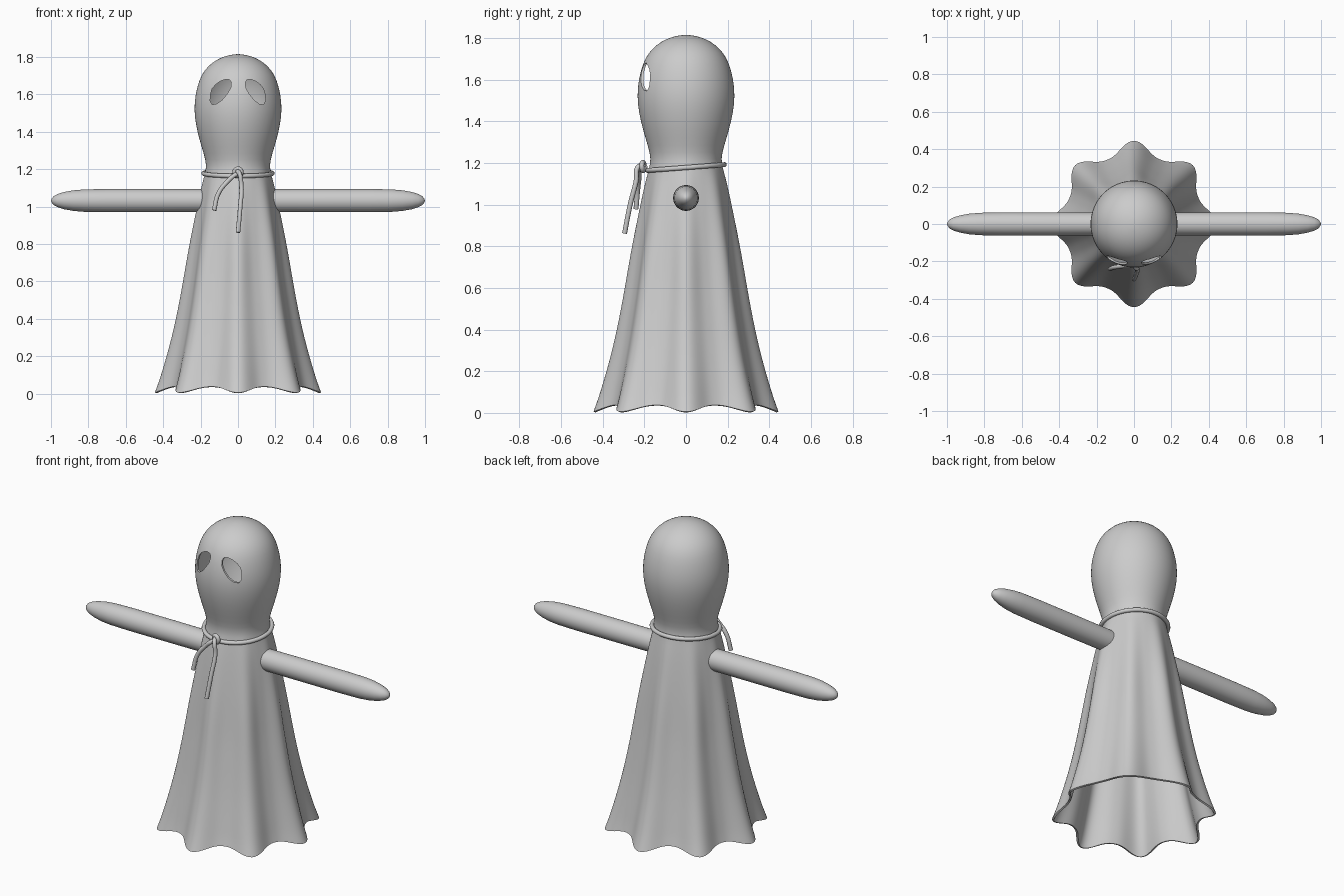
import bpy, bmesh, math

if "Cube" in bpy.data.objects:
    bpy.data.objects.remove(bpy.data.objects["Cube"])

grey = bpy.data.materials.new("cloth_grey")
grey.diffuse_color = (0.6, 0.6, 0.6, 1)
grey.use_nodes = True
grey.node_tree.nodes["Principled BSDF"].inputs["Base Color"].default_value = grey.diffuse_color


def make_object(name, bm):
    bmesh.ops.recalc_face_normals(bm, faces=bm.faces)
    me = bpy.data.meshes.new(name)
    bm.to_mesh(me)
    bm.free()
    ob = bpy.data.objects.new(name, me)
    bpy.context.collection.objects.link(ob)
    me.materials.append(grey)
    return ob


def select(ob):
    bpy.ops.object.select_all(action='DESELECT')
    ob.select_set(True)
    bpy.context.view_layer.objects.active = ob


def smooth(ob, angle=40):
    select(ob)
    bpy.ops.object.shade_smooth_by_angle(angle=math.radians(angle))


def loft(bm, rings, top=None):
    """Bridge closed rings of points, with an optional tip."""
    rows = [[bm.verts.new(p) for p in r] for r in rings]
    n = len(rows[0])
    for a, b in zip(rows, rows[1:]):
        for i in range(n):
            j = (i + 1) % n
            bm.faces.new((a[i], a[j], b[j], b[i]))
    if top:
        t = bm.verts.new(top)
        for i in range(n):
            bm.faces.new((rows[-1][i], rows[-1][(i + 1) % n], t))
    return rows


# Sheet: hollow shell with eight folds; height, valley radius, tip radius
sheet_profile = [
    (0.005, .372, .447), (.05, .361, .430), (.1, .351, .413), (.2, .331, .383),
    (.3, .312, .356), (.4, .295, .333), (.5, .279, .313), (.6, .263, .295),
    (.7, .249, .278), (.8, .236, .260), (.9, .222, .240), (1.0, .207, .219),
    (1.1, .190, .198), (1.17, .176, .178), (1.22, .167, .167), (1.28, .182, .182),
    (1.36, .207, .207), (1.44, .226, .226), (1.52, .235, .235), (1.6, .228, .228),
    (1.68, .207, .207), (1.73, .179, .179), (1.77, .139, .139), (1.797, .092, .092),
    (1.811, .045, .045)]
SEG = 96
rings = []
for z, valley, tip in sheet_profile:
    ring = []
    for i in range(SEG):
        a = 2 * math.pi * i / SEG
        fold = (0.5 + 0.5 * math.cos(8 * a)) ** 1.4
        r = valley + (tip - valley) * fold
        lift = 0.033 * (1 - fold) * max(0, 1 - z / 0.6)
        ring.append((r * math.cos(a), r * math.sin(a), z + lift))
    rings.append(ring)
bm = bmesh.new()
loft(bm, rings, (0, 0, 1.816))
sheet = make_object("sheet", bm)
for f in sheet.data.polygons:       # outward normals
    f.use_smooth = True
sub = sheet.modifiers.new("smooth", 'SUBSURF')
sub.levels = sub.render_levels = 1
sol = sheet.modifiers.new("thickness", 'SOLIDIFY')
sol.thickness = 0.011
sol.offset = -1

# Eye holes: teardrop outlines cut through the front of the head
eye = [(-.147, 1.600), (-.138, 1.630), (-.120, 1.652), (-.095, 1.670), (-.068, 1.680),
       (-.045, 1.678), (-.036, 1.663), (-.039, 1.635), (-.058, 1.603), (-.085, 1.570),
       (-.115, 1.549), (-.138, 1.546), (-.149, 1.565)]
right_eye = [(-x * 0.95 - 0.0 + 0.005, z) for x, z in eye]
for name, outline in (("left", eye), ("right", right_eye)):
    bm = bmesh.new()
    rows = loft(bm, [[(x, y, z) for x, z in outline] for y in (-0.4, -0.08)])
    for r in rows:
        bm.faces.new(r)
    cutter = make_object(name + "_eye_cutter", bm)
    cutter.hide_render = True
    mod = sheet.modifiers.new(name + "_eye", 'BOOLEAN')
    mod.object = cutter
    mod.operation = 'DIFFERENCE'
    mod.solver = 'EXACT'

# Apply the cuts and drop the cutters
select(sheet)
for m in list(sheet.modifiers):
    bpy.ops.object.modifier_apply(modifier=m.name)
for ob in [o for o in bpy.data.objects if o.name.endswith("cutter")]:
    bpy.data.objects.remove(ob)
smooth(sheet)

# Arms: round bars with tapered tips
arm_profile = [(.17, .061), (.4, .062), (.7, .062), (.82, .060), (.88, .055),
               (.93, .046), (.965, .035), (.985, .024), (.996, .011)]
for side, s in (("left", -1), ("right", 1)):
    bm = bmesh.new()
    rows = loft(bm, [[(s * x, r * math.cos(k * math.pi / 16), 1.032 + r * math.sin(k * math.pi / 16))
                      for k in range(32)] for x, r in arm_profile], (s, 0, 1.032))
    bm.faces.new(rows[0])
    smooth(make_object(side + "_arm", bm))


def cord(name, points, radius=0.012, cyclic=False):
    """Round rope along a smooth path."""
    cu = bpy.data.curves.new(name, 'CURVE')
    cu.dimensions = '3D'
    cu.bevel_depth = radius
    cu.bevel_resolution = 3
    cu.use_fill_caps = True
    cu.resolution_u = 6
    sp = cu.splines.new('BEZIER')
    sp.bezier_points.add(len(points) - 1)
    for bp, p in zip(sp.bezier_points, points):
        bp.co = p
        bp.handle_left_type = bp.handle_right_type = 'AUTO'
    sp.use_cyclic_u = cyclic
    ob = bpy.data.objects.new(name, cu)
    bpy.context.collection.objects.link(ob)
    cu.materials.append(grey)
    select(ob)
    bpy.ops.object.convert(target='MESH')
    smooth(bpy.context.object, 50)


# Neck rope, dipping toward the front
cord("neck_rope", [(.184 * math.cos(a), .184 * math.sin(a), 1.178 + 0.014 * math.sin(a))
                   for a in (k * math.pi / 8 for k in range(16))], cyclic=True)
# Knot loop and two hanging ends
cord("knot", [(-.018, -.2, 1.185), (0, -.208, 1.203), (.018, -.212, 1.185),
              (0, -.206, 1.163)], cyclic=True)
cord("short_end", [(.012, -.195, 1.175), (-.01, -.218, 1.172), (-.06, -.225, 1.13),
                   (-.105, -.232, 1.07), (-.128, -.24, .98)])
cord("long_end", [(-.01, -.19, 1.175), (.003, -.225, 1.185), (.018, -.240, 1.11),
                  (.012, -.268, 1.0), (0, -.295, .862)])
